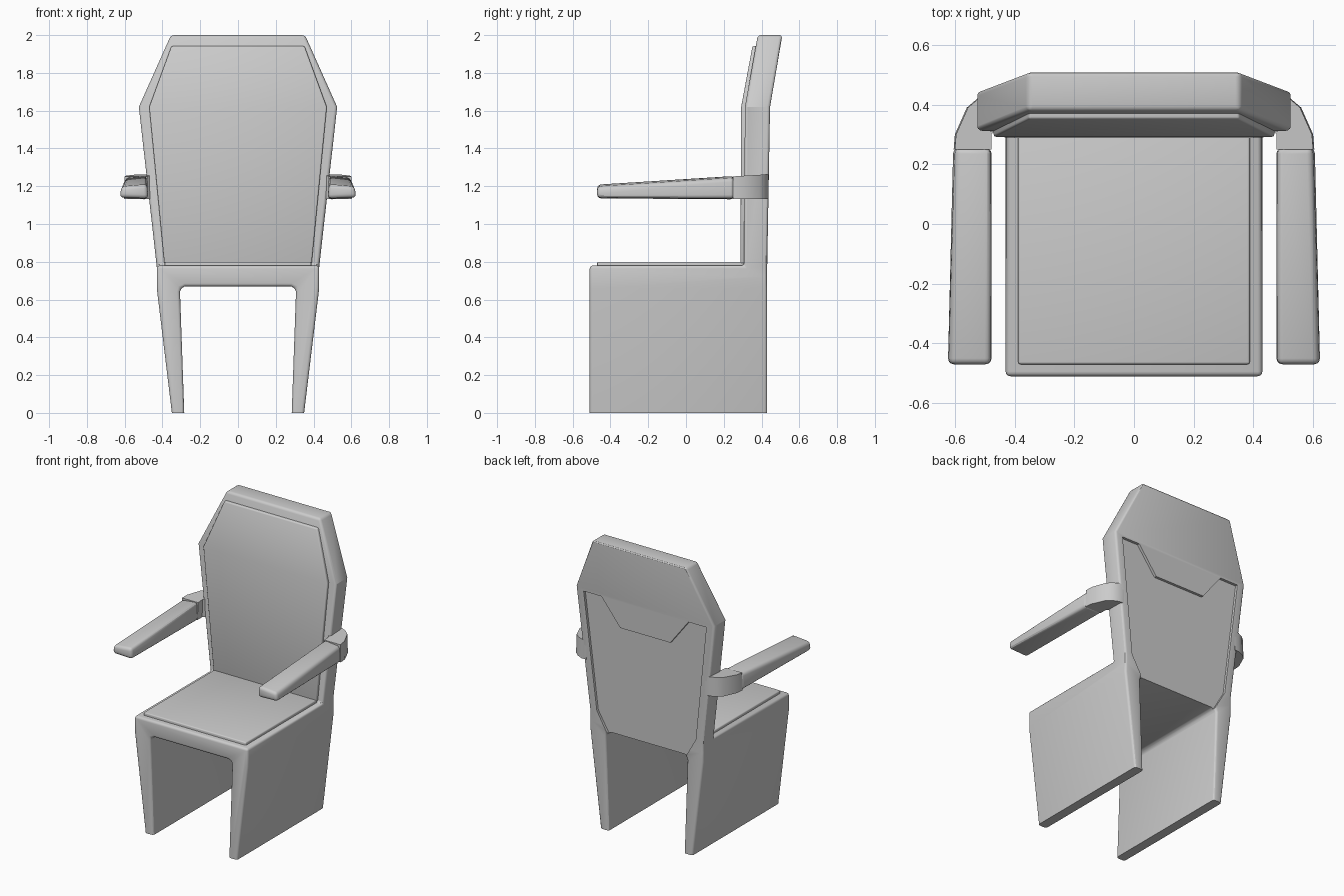
import bpy, bmesh, math

if "Cube" in bpy.data.objects:
    bpy.data.objects.remove(bpy.data.objects["Cube"])


def loft(name, rings):
    """Closed solid through rings with equal point counts."""
    bm = bmesh.new()
    vs = [[bm.verts.new(p) for p in r] for r in rings]
    n = len(rings[0])
    for a, b in zip(vs, vs[1:]):
        for i in range(n):
            bm.faces.new((a[i], a[(i + 1) % n], b[(i + 1) % n], b[i]))
    bm.faces.new(vs[0])
    bm.faces.new(vs[-1])
    bmesh.ops.recalc_face_normals(bm, faces=bm.faces)
    me = bpy.data.meshes.new(name)
    bm.to_mesh(me)
    bm.free()
    ob = bpy.data.objects.new(name, me)
    bpy.context.collection.objects.link(ob)
    return ob


def slab(name, rows):
    """Upright slab: rows of (half width, z, front y, back y)."""
    return loft(name, [[(-w, f, z), (w, f, z), (w, b, z), (-w, b, z)] for w, z, f, b in rows])


def mirrored(half):
    return half + [(-x, z) for x, z in reversed(half)]


def bevel(ob, width, segments=3):
    m = ob.modifiers.new("bevel", 'BEVEL')
    m.width, m.segments = width, segments
    m.limit_method, m.angle_limit = 'ANGLE', math.radians(35)


def boolean(ob, other, op):
    m = ob.modifiers.new("bool", 'BOOLEAN')
    m.object, m.operation, m.solver = other, op, 'EXACT'


def finish(ob):
    bpy.ops.object.select_all(action='DESELECT')
    ob.select_set(True)
    bpy.context.view_layer.objects.active = ob
    for m in list(ob.modifiers):
        bpy.ops.object.modifier_apply(modifier=m.name)
    bpy.ops.object.shade_smooth_by_angle(angle=math.radians(30))


# Seat and side legs: one arch profile run front to back (feet trimmed at z = 0)
arch = mirrored([(0.338, -0.1), (0.43, 0.66), (0.43, 0.78)])
inner = [(-0.281, -0.1), (-0.307, 0.64), (-0.302, 0.66), (-0.28, 0.67)]
arch += inner + [(-x, z) for x, z in reversed(inner)]
frame = loft("chair_frame", [[(x, y, z) for x, z in arch] for y in (-0.51, 0.43)])

# Backrest joined onto the frame
back = slab("backrest", [(0.43, 0.72, 0.307, 0.43), (0.43, 0.78, 0.307, 0.43),
                         (0.525, 1.62, 0.312, 0.445), (0.355, 2.0, 0.38, 0.51)])
boolean(frame, back, 'UNION')
bevel(frame, 0.016)

# Recessed rear panel with notched top edge
panel = mirrored([(0.295, 0.66), (0.375, 0.80), (0.465, 1.60), (0.33, 1.60), (0.19, 1.42)])
recess = loft("panel_cutter", [[(x, 0.412 + (z - 0.67) * 0.0156, z) for x, z in panel],
                               [(x, 0.7, z) for x, z in panel]])
floor_cut = slab("floor_cutter", [(1, -0.5, -1, 1), (1, 0, -1, 1)])
boolean(frame, recess, 'DIFFERENCE')
boolean(frame, floor_cut, 'DIFFERENCE')
finish(frame)
for helper in (back, recess, floor_cut):
    bpy.data.objects.remove(helper)

# Cushions
seat_pad = slab("seat_cushion", [(0.388, 0.76, -0.47, 0.32), (0.388, 0.80, -0.47, 0.32)])
bevel(seat_pad, 0.008)
finish(seat_pad)
back_pad = slab("back_cushion", [(0.39, 0.79, 0.288, 0.35), (0.47, 1.62, 0.292, 0.36),
                                 (0.352, 1.942, 0.352, 0.42)])
bevel(back_pad, 0.008)
finish(back_pad)


# Armrests: tapered bar and the bracket curving round to the backrest
def arm_ring(y, inner, outer, low, high):
    return [(inner, y, low), (outer, y, low + 0.005),
            (outer - 0.008, y, high - 0.012), (inner + 0.005, y, high)]


bar = loft("armrest", [arm_ring(-0.47, 0.476, 0.626, 1.135, 1.21),
                       arm_ring(0.255, 0.476, 0.607, 1.13, 1.256)])
bevel(bar, 0.02)
plan = [(0.604, 0.25), (0.60, 0.30), (0.56, 0.39), (0.525, 0.42), (0.485, 0.438), (0.45, 0.438),
        (0.45, 0.33), (0.482, 0.30), (0.482, 0.25)]
bracket = loft("armrest_bracket", [[(x, y, 1.132) for x, y in plan],
                                   [(x - 0.004, y, 1.252 + (y - 0.25) * 0.06) for x, y in plan]])
for part in (bar, bracket):
    part.modifiers.new("mirror", 'MIRROR')
    finish(part)
